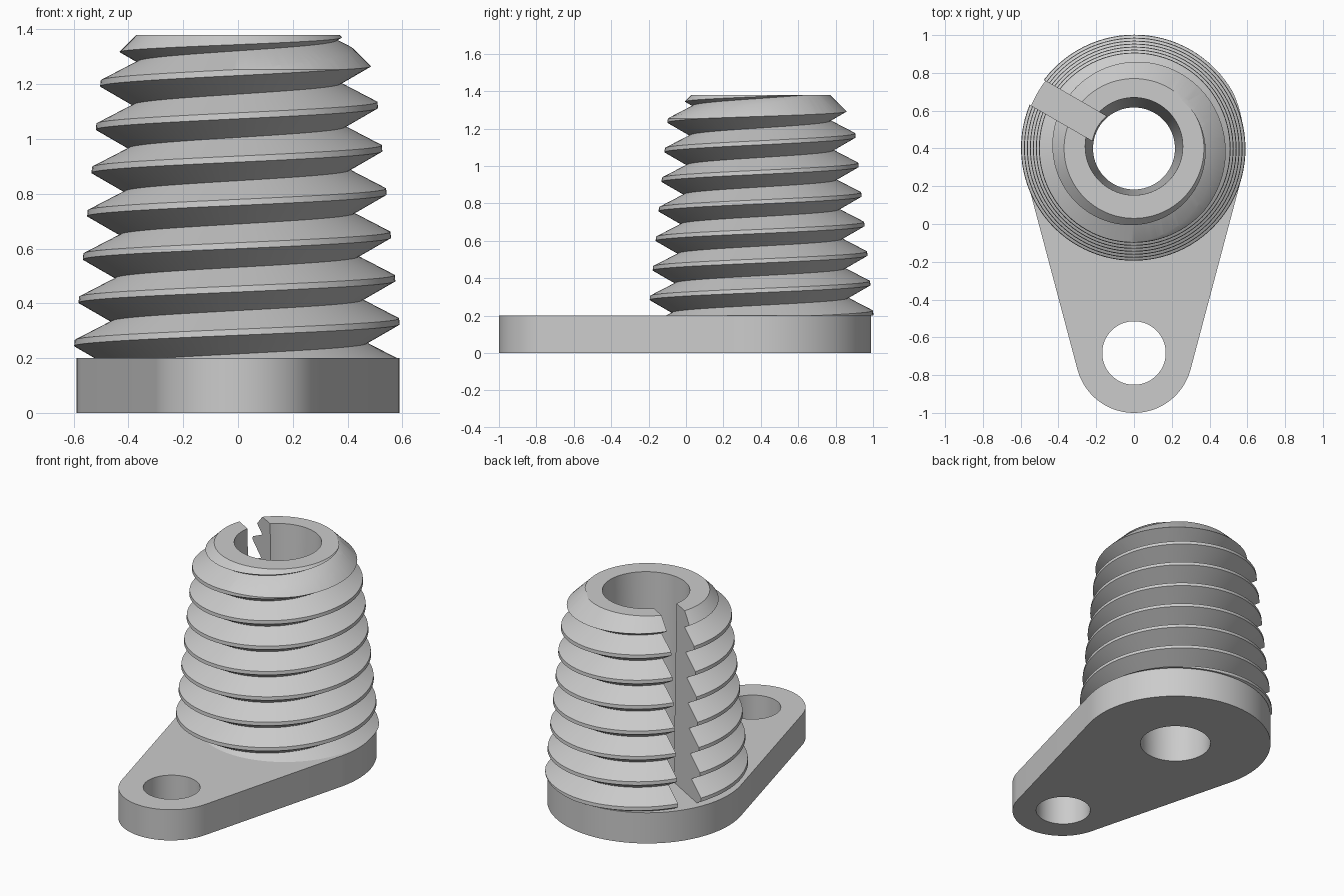
import bpy, bmesh, math
from mathutils import Matrix

cube = bpy.data.objects.get("Cube")
if cube:
    bpy.data.objects.remove(cube, do_unlink=True)

N = 96                 # sides per turn
CY = 0.40              # stem axis in y
PITCH = 0.158
TURNS = 11
BASE_TOP, TOP = 0.20, 1.38

grey = bpy.data.materials.new("light_grey")
grey.use_nodes = True
grey.diffuse_color = (0.6, 0.6, 0.6, 1)
grey.node_tree.nodes["Principled BSDF"].inputs["Base Color"].default_value = (0.6, 0.6, 0.6, 1)


def make(name, bm):
    bmesh.ops.recalc_face_normals(bm, faces=bm.faces)
    mesh = bpy.data.meshes.new(name)
    bm.to_mesh(mesh)
    bm.free()
    mesh.materials.append(grey)
    obj = bpy.data.objects.new(name, mesh)
    bpy.context.collection.objects.link(obj)
    return obj


def loft(name, outlines):
    """Capped solid through stacked outlines of equal length."""
    bm = bmesh.new()
    rings = [[bm.verts.new(p) for p in o] for o in outlines]
    for a, b in zip(rings, rings[1:]):
        for i in range(len(a)):
            j = (i + 1) % len(a)
            bm.faces.new((a[i], a[j], b[j], b[i]))
    bm.faces.new(rings[0][::-1])
    bm.faces.new(rings[-1])
    return make(name, bm)


def arc(r, cy, z, start=0.0, end=None, steps=N):
    span = 2 * math.pi * (1 - 1 / steps) if end is None else end - start
    k = steps - 1
    return [(r * math.cos(start + span * i / k), cy + r * math.sin(start + span * i / k), z)
            for i in range(steps)]


def boolean(obj, cutter, operation):
    mod = obj.modifiers.new("cut", 'BOOLEAN')
    mod.operation = operation
    mod.solver = 'EXACT'
    mod.object = cutter
    bpy.context.view_layer.objects.active = obj
    bpy.ops.object.modifier_apply(modifier=mod.name)


# Base plate: two rounded ends joined by tangent sides
R_BIG, R_SMALL, Y_SMALL = 0.59, 0.31, -0.69
tilt = math.asin((R_BIG - R_SMALL) / (CY - Y_SMALL))


def plate_outline(z):
    return (arc(R_BIG, CY, z, -tilt, math.pi + tilt, 64)
            + arc(R_SMALL, Y_SMALL, z, math.pi + tilt, 2 * math.pi - tilt, 48))


base = loft("base_plate", [plate_outline(0), plate_outline(BASE_TOP)])


# Threaded stem: helical surface with tapering crest, capped at both ends
def helix_point(step, rise, depth):
    turn = step / N
    ang = math.pi + 2 * math.pi * turn
    z = 0.255 + PITCH * (turn - 2) + rise
    r = 0.597 - 0.1 * (z - 0.255) - depth
    return (r * math.cos(ang), CY + r * math.sin(ang), z)


bm = bmesh.new()
last = N * TURNS
root = [bm.verts.new(helix_point(i, -PITCH / 2, 0.125)) for i in range(last + N + 1)]
low = [bm.verts.new(helix_point(i, -0.011, 0)) for i in range(last + 1)]
high = [bm.verts.new(helix_point(i, 0.011, 0)) for i in range(last + 1)]
for i in range(last):
    bm.faces.new((root[i], root[i + 1], low[i + 1], low[i]))
    bm.faces.new((low[i], low[i + 1], high[i + 1], high[i]))
    bm.faces.new((high[i], high[i + 1], root[i + N + 1], root[i + N]))
for s in (0, last):
    hub = bm.verts.new((0, CY, root[s + N // 2].co.z))
    for i in range(s, s + N):
        bm.faces.new((hub, root[i], root[i + 1]))
    bm.faces.new((root[s], low[s], high[s], root[s + N]))
    bm.faces.new((hub, root[s], root[s + N]))
stem = make("threaded_stem", bm)

# Envelope trims the thread flat and chamfers its top edge
envelope = loft("stem_envelope", [arc(r, CY, z) for r, z in
                                  ((0.7, BASE_TOP), (0.7, TOP - 0.33), (0.37, TOP))])
boolean(stem, envelope, 'INTERSECT')

# Slightly flaring bore through stem and plate
bore = loft("bore_cutter", [arc(0.214, CY - 0.001, -0.1), arc(0.262, CY + 0.012, 1.5)])
boolean(stem, bore, 'DIFFERENCE')
boolean(base, bore, 'DIFFERENCE')

# Mounting hole in the narrow end
hole = loft("hole_cutter", [arc(0.168, -0.683, z) for z in (-0.1, 0.4)])
boolean(base, hole, 'DIFFERENCE')

# Three radial slots split the stem
cutters = [envelope, bore, hole]
for deg in (30, 150, 270):
    bm = bmesh.new()
    bmesh.ops.create_cube(bm, size=1, matrix=(
        Matrix.Translation((0, CY, 0.85)) @ Matrix.Rotation(math.radians(deg), 4, 'Z')
        @ Matrix.Translation((0.5, 0, 0)) @ Matrix.Diagonal((1, 0.15, 1.5, 1))))
    slot = make("slot_cutter", bm)
    boolean(stem, slot, 'DIFFERENCE')
    cutters.append(slot)

for c in cutters:
    bpy.data.objects.remove(c, do_unlink=True)

# Smooth round walls, keep edges sharp
for obj in (base, stem):
    bpy.ops.object.select_all(action='DESELECT')
    obj.select_set(True)
    bpy.context.view_layer.objects.active = obj
    bpy.ops.object.shade_smooth_by_angle(angle=math.radians(25))
